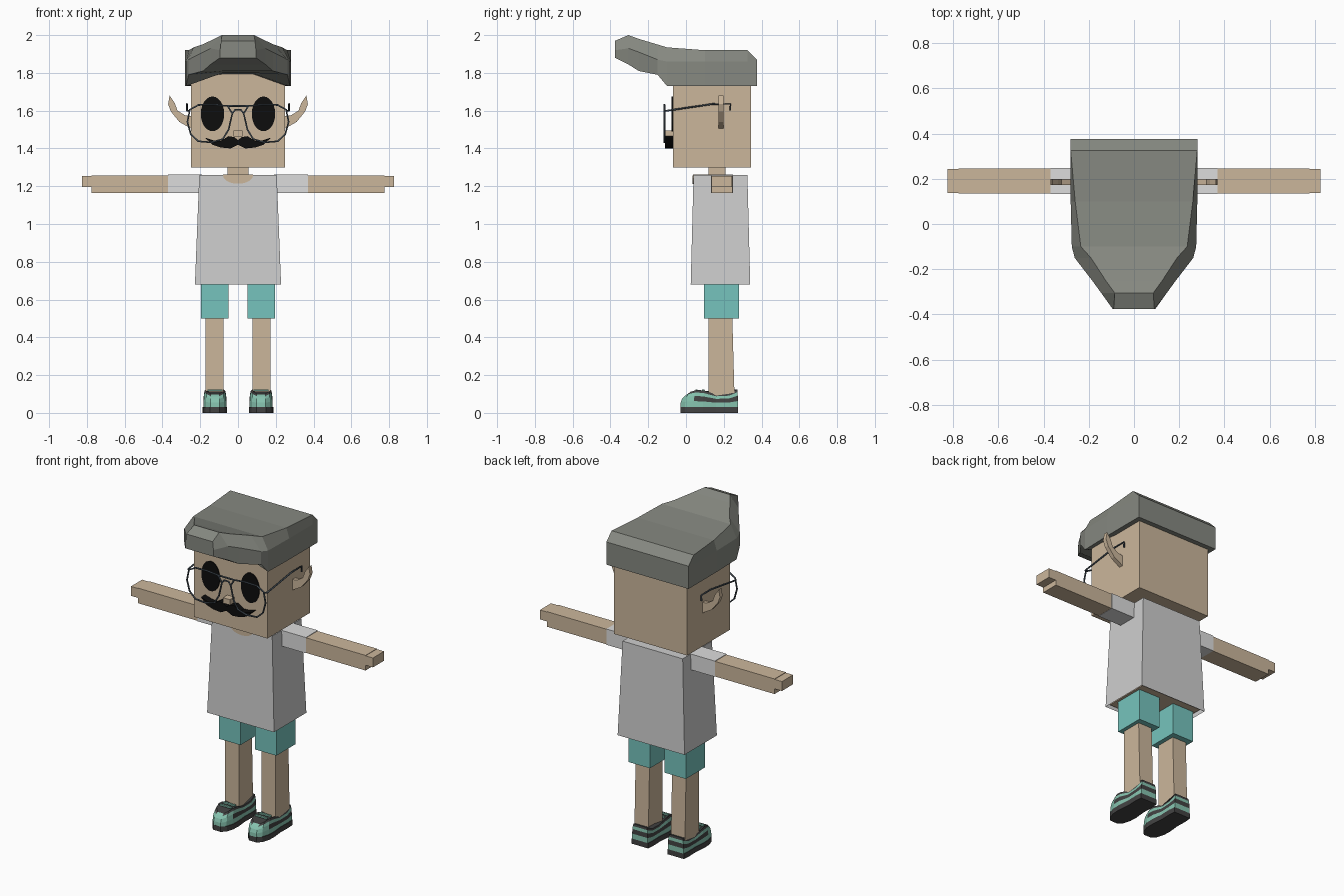
import bpy, bmesh

default_cube = bpy.data.objects.get("Cube")
if default_cube:
    bpy.data.objects.remove(default_cube, do_unlink=True)


def material(name, red, green, blue):
    mat = bpy.data.materials.new(name)
    mat.use_nodes = True
    mat.diffuse_color = (red, green, blue, 1)
    shader = mat.node_tree.nodes["Principled BSDF"]
    shader.inputs["Base Color"].default_value = (red, green, blue, 1)
    shader.inputs["Roughness"].default_value = 0.9
    return mat


skin = material("skin", 0.6, 0.47, 0.33)
hair_grey = material("hair grey", 0.24, 0.25, 0.22)
shirt_grey = material("shirt grey", 0.62, 0.62, 0.62)
sleeve_grey = material("sleeve grey", 0.72, 0.72, 0.72)
shorts_teal = material("shorts teal", 0.18, 0.55, 0.51)
black = material("black", 0.004, 0.004, 0.004)
wire_grey = material("wire grey", 0.06, 0.08, 0.1)
shoe_mint = material("shoe mint", 0.24, 0.55, 0.43)
shoe_dark = material("shoe dark", 0.055, 0.055, 0.055)


def finish(name, bm, *mats):
    bmesh.ops.recalc_face_normals(bm, faces=bm.faces)
    mesh = bpy.data.meshes.new(name)
    bm.to_mesh(mesh)
    bm.free()
    obj = bpy.data.objects.new(name, mesh)
    bpy.context.collection.objects.link(obj)
    for mat in mats:
        mesh.materials.append(mat)
    return obj


def loft(name, rings, *mats, rule=None, close_start=True):
    """Skin a list of closed rings; rule(layer, centre) picks the material."""
    bm = bmesh.new()
    loops = [[bm.verts.new(point) for point in ring] for ring in rings]
    count = len(loops[0])
    for layer, (low, high) in enumerate(zip(loops, loops[1:])):
        for i in range(count):
            j = (i + 1) % count
            face = bm.faces.new((low[i], low[j], high[j], high[i]))
            if rule:
                face.material_index = rule(layer, face.calc_center_median())
    if close_start:
        bm.faces.new(loops[0])
    bm.faces.new(loops[-1])
    return finish(name, bm, *mats)


def rectangle(x, y, z):
    return [(x[0], y[0], z), (x[1], y[0], z), (x[1], y[1], z), (x[0], y[1], z)]


def box(name, x, y, z, mat):
    return loft(name, [rectangle(x, y, z[0]), rectangle(x, y, z[1])], mat)


def plate(name, outline, front, back, mat):
    """Extrude an x-z outline along y."""
    return loft(name, [[(x, y, z) for x, z in outline] for y in (front, back)], mat)


def wire(name, points, closed=False):
    curve = bpy.data.curves.new(name, "CURVE")
    curve.dimensions = "3D"
    curve.bevel_depth = 0.005
    curve.bevel_resolution = 1
    curve.use_fill_caps = True
    spline = curve.splines.new("POLY")
    spline.points.add(len(points) - 1)
    for target, point in zip(spline.points, points):
        target.co = (*point, 1)
    spline.use_cyclic_u = closed
    curve.materials.append(wire_grey)
    obj = bpy.data.objects.new(name, curve)
    bpy.context.collection.objects.link(obj)


def ellipse(cx, cz, rx, rz, start=0, sweep=360, steps=24):
    from math import cos, sin, radians
    angles = [radians(start + sweep * i / steps) for i in range(steps + (sweep < 360))]
    return [(cx + rx * cos(a), cz + rz * sin(a)) for a in angles]


# Head, neck and nose
box("head", (-0.25, 0.25), (-0.07, 0.345), (1.3, 1.82), skin)
box("neck", (-0.055, 0.055), (0.12, 0.21), (1.24, 1.31), skin)
box("nose", (-0.024, 0.024), (-0.113, -0.07), (1.462, 1.495), skin)

# Swept hair: y, side width, lower side z, upper side z, top width, top z, inner lower z
hair_stations = [
    (0.375, 0.28, 1.73, 1.80, 0.28, 1.87, 1.73),
    (0.325, 0.28, 1.73, 1.86, 0.28, 1.92, 1.73),
    (0.1, 0.28, 1.73, 1.86, 0.26, 1.92, 1.76),
    (-0.1, 0.275, 1.73, 1.86, 0.235, 1.935, 1.8),
    (-0.15, 0.262, 1.79, 1.87, 0.19, 1.95, 1.8),
    (-0.25, 0.185, 1.81, 1.91, 0.125, 1.98, 1.81),
    (-0.305, 0.145, 1.845, 1.93, 0.085, 2.0, 1.845),
    (-0.375, 0.095, 1.88, 1.92, 0.09, 1.97, 1.88),
]
hair_rings = []
for y, side, low, middle, crown, top, inner in hair_stations:
    half = [(0.08, inner), (side, low), (side, middle), (crown, top)]
    full = half + [(-x, z) for x, z in reversed(half)]
    hair_rings.append([(x, y, z) for x, z in full])
loft("hair", hair_rings, hair_grey)

# Moustache
half_moustache = [(0.04, 1.40), (0.09, 1.405), (0.135, 1.42), (0.175, 1.457),
                  (0.13, 1.443), (0.09, 1.44), (0.05, 1.465), (0.02, 1.46)]
moustache = ([(0, 1.42)] + half_moustache + [(0, 1.445)]
             + [(-x, z) for x, z in reversed(half_moustache)])
plate("moustache", moustache, -0.112, -0.069, black)

# Shirt shell, collar opening and the body seen below the hem
loft("shirt", [rectangle((-0.228, 0.228), (0.025, 0.34), 0.68),
               rectangle((-0.205, 0.205), (0.04, 0.325), 1.26)],
     shirt_grey, close_start=False)
box("lower_torso", (-0.21, 0.21), (0.04, 0.325), (0.692, 0.72), skin)
plate("collar_opening", ellipse(0, 1.258, 0.08, 0.045, 180, 180, 10), 0.035, 0.043, skin)
box("collar_top", (-0.08, 0.08), (0.036, 0.22), (1.255, 1.263), skin)

# Lens outline and ear outline, mirrored below
lens = [(0.03, 1.585), (0.055, 1.625), (0.13, 1.632), (0.21, 1.63), (0.255, 1.605),
        (0.268, 1.54), (0.25, 1.475), (0.21, 1.438), (0.14, 1.432), (0.08, 1.45),
        (0.05, 1.5)]
ear = [(0.24, 1.5), (0.31, 1.54), (0.355, 1.595), (0.37, 1.635), (0.362, 1.68),
       (0.335, 1.64), (0.32, 1.6), (0.28, 1.575), (0.24, 1.57)]

# Shoe footprint as half outline, with the upper edge height at each point
footprint = [(0.025, -0.03, 0.098), (0.05, -0.005, 0.112), (0.063, 0.04, 0.122),
             (0.065, 0.09, 0.118), (0.058, 0.16, 0.098), (0.06, 0.23, 0.102),
             (0.056, 0.275, 0.124)]
footprint += [(-x, y, z) for x, y, z in reversed(footprint)]
shoe_layers = [(0, 1), (0.35, 0.99), (0.65, 0.94), (0.85, 0.86), (1, 0.76)]


def shoe_ring(centre, fraction, scale):
    ring = []
    for x, y, top in footprint:
        pull = scale if y < 0.12 else 0.9 + scale * 0.1
        ring.append((centre + x * (scale * 0.5 + 0.45),
                     0.12 + (y - 0.12) * pull,
                     0.03 + fraction * (top - 0.03)))
    return ring


def shoe_colour(layer, centre):
    if layer == 1:
        return int(centre.y > 0.06)
    return int(layer == 3 and centre.y > 0.0)


# Paired parts
for label, s in (("left", 1), ("right", -1)):
    def span(a, b):
        return sorted((s * a, s * b))

    plate(label + "_eye", ellipse(s * 0.135, 1.583, 0.062, 0.092), -0.076, -0.068, black)
    plate(label + "_ear", [(s * x, z) for x, z in ear], 0.172, 0.198, skin)

    wire(label + "_lens_rim", [(s * x, -0.114, z) for x, z in lens], closed=True)
    wire(label + "_temple", [(s * 0.255, -0.114, 1.6), (s * 0.27, -0.1, 1.6),
                             (s * 0.27, 0.14, 1.635), (s * 0.27, 0.235, 1.635),
                             (s * 0.27, 0.235, 1.6)])

    box(label + "_sleeve", span(0.19, 0.37), (0.132, 0.248), (1.164, 1.261), sleeve_grey)
    box(label + "_arm", span(0.37, 0.775), (0.135, 0.245), (1.165, 1.258), skin)
    box(label + "_hand", span(0.7, 0.825), (0.136, 0.244), (1.197, 1.255), skin)

    box(label + "_shorts_leg", span(0.05, 0.195), (0.095, 0.28), (0.5, 0.71), shorts_teal)
    loft(label + "_leg", [rectangle(span(0.077, 0.172), (0.12, 0.257), 0.08),
                          rectangle(span(0.077, 0.172), (0.12, 0.245), 0.51)], skin)

    # Shoe: sole, banded upper and laces
    foot = s * 0.122
    sole = [[(foot + x, y, z) for x, y, top in footprint] for z in (0, 0.032)]
    loft(label + "_sole", sole, shoe_dark)
    upper = loft(label + "_shoe_upper", [shoe_ring(foot, *layer) for layer in shoe_layers],
                 shoe_mint, shoe_dark, rule=shoe_colour)
    upper.data.polygons[-1].material_index = 1
    for row in range(2):
        y = 0.05 + row * 0.035
        box(label + "_lace", (foot - 0.04, foot + 0.04), (y, y + 0.012),
            (0.115, 0.124), shoe_mint)

# Glasses bridge
wire("upper_bridge", [(-0.055, -0.114, 1.625), (0.055, -0.114, 1.625)])
wire("lower_bridge", [(-0.03, -0.114, 1.585), (-0.015, -0.114, 1.605),
                      (0.015, -0.114, 1.605), (0.03, -0.114, 1.585)])
